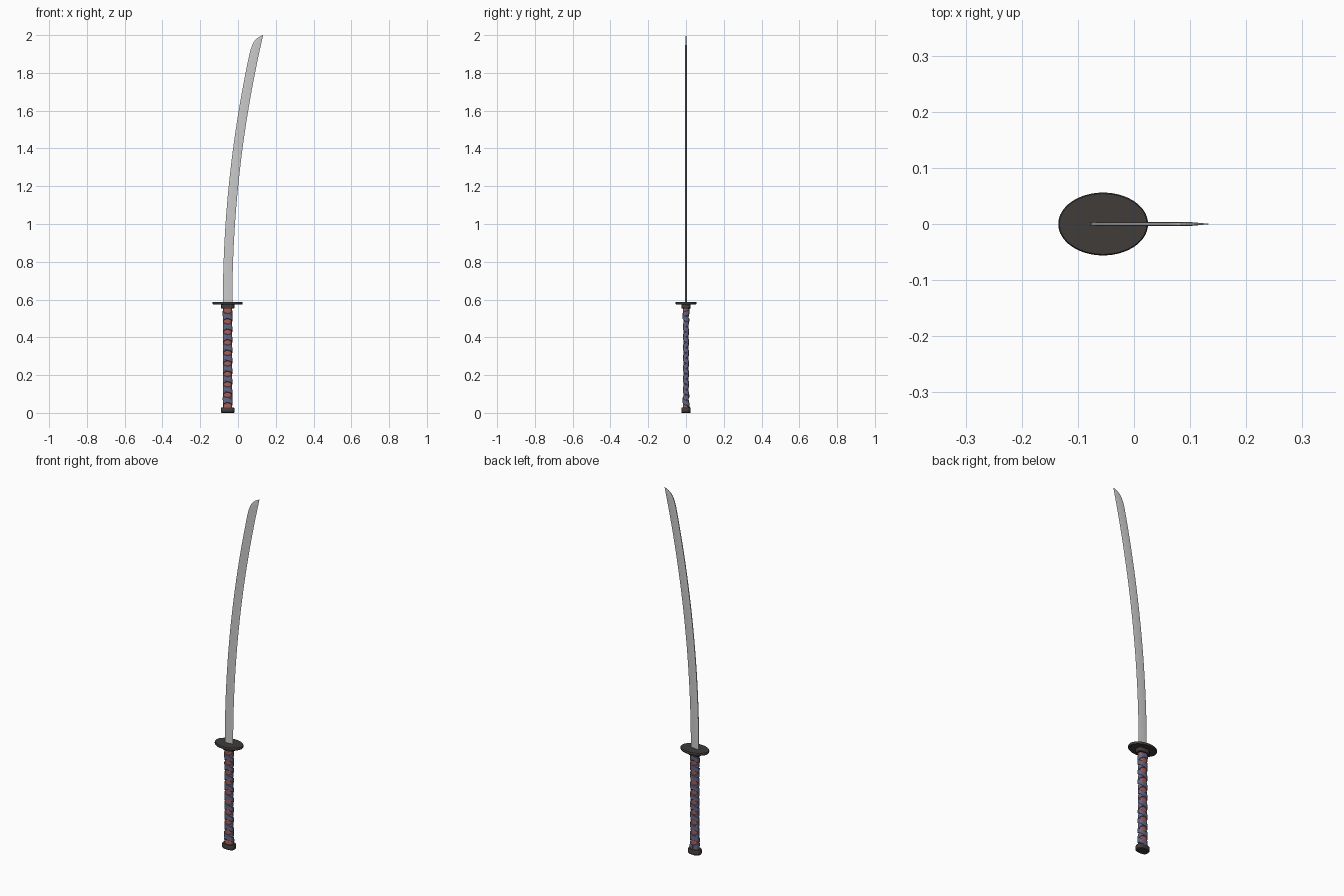
import bpy, bmesh
from math import sin, cos, pi, copysign

if "Cube" in bpy.data.objects:
    bpy.data.objects.remove(bpy.data.objects["Cube"])

CX = -0.055


def material(name, color):
    m = bpy.data.materials.new(name)
    m.diffuse_color = (*color, 1)
    m.use_nodes = True
    m.node_tree.nodes["Principled BSDF"].inputs["Base Color"].default_value = m.diffuse_color
    return m


DARK = material("dark_iron", (0.05, 0.045, 0.042))
RED = material("red_core", (0.38, 0.11, 0.09))
BLUE = material("blue_wrap", (0.13, 0.13, 0.23))


def make(name, rings, mat=None, closed=True, caps=True, smooth=True):
    """Skin a list of equal-length point rings."""
    bm = bmesh.new()
    loops = [[bm.verts.new(p) for p in r] for r in rings]
    n = len(loops[0])
    for a, b in zip(loops, loops[1:]):
        for i in range(n if closed else n - 1):
            j = (i + 1) % n
            bm.faces.new((a[i], a[j], b[j], b[i]))
    if caps:
        bm.faces.new(loops[0])
        bm.faces.new(loops[-1])
    bmesh.ops.recalc_face_normals(bm, faces=bm.faces)
    me = bpy.data.meshes.new(name)
    bm.to_mesh(me)
    bm.free()
    ob = bpy.data.objects.new(name, me)
    bpy.context.collection.objects.link(ob)
    if mat:
        me.materials.append(mat)
    if smooth:
        bpy.context.view_layer.objects.active = ob
        ob.select_set(True)
        bpy.ops.object.shade_smooth_by_angle()
        ob.select_set(False)
    return ob


def point(a, z, rx, ry, e=1.0):
    """Point on an ellipse (e=1) or a boxier superellipse (e<1)."""
    c, s = cos(a), sin(a)
    return (CX + rx * copysign(abs(c) ** e, c), ry * copysign(abs(s) ** e, s), z)


def lathe(name, profile, mat, e=1.0, n=48):
    return make(name, [[point(2 * pi * i / n, z, rx, ry, e) for i in range(n)]
                       for z, rx, ry in profile], mat)


# Guard, collar and pommel
lathe("guard", [(0.575, 0.078, 0.054), (0.578, 0.08, 0.056),
                (0.585, 0.08, 0.056), (0.588, 0.078, 0.054)], DARK, n=64)
lathe("collar", [(0.553, 0.034, 0.023), (0.556, 0.036, 0.025), (0.576, 0.036, 0.025)], DARK, 0.75)
lathe("pommel", [(0, 0.033, 0.022), (0.004, 0.036, 0.025),
                 (0.024, 0.036, 0.025), (0.028, 0.034, 0.023)], DARK, 0.75)


# Grip core, slightly waisted
def grip_radii(z):
    u = abs(z - 0.29) / 0.27
    return 0.0215 + 0.002 * u ** 4, 0.0125 + 0.0045 * u ** 4


lathe("grip_core", [(z, *grip_radii(z)) for z in [0.025 + 0.53 * k / 20 for k in range(21)]],
      RED, 0.7)

# Two crossed ribbons wound round the grip
TURNS, Z0, Z1, W, STEPS = 9, 0.04, 0.54, 0.032, 32
for name, d, lift in (("wrap_left", 1, 0.0025), ("wrap_right", -1, 0.0035)):
    rings = []
    for k in range(TURNS * STEPS + 1):
        z = Z0 + (Z1 - Z0) * k / (TURNS * STEPS)
        a = pi / 2 + d * 2 * pi * k / STEPS
        ring = []
        for off, dz in ((-0.002, -W / 2), (lift, -W / 2 + 0.004),
                        (lift, W / 2 - 0.004), (-0.002, W / 2)):
            zz = min(max(z + dz, 0.027), 0.554)
            rx, ry = grip_radii(zz)
            ring.append(point(a, zz, rx + off, ry + off, 0.7))
        rings.append(ring)
    make(name, rings, BLUE)


# Curved blade: thick spine, ridge line, sharp edge and curved point
def edge(z):
    return -0.03 + 0.163 * ((z - 0.585) / 1.415) ** 2


levels = [(0.58 + 1.32 * k / 28, 0.05) for k in range(29)]
levels += [(1.925, 0.049), (1.945, 0.046), (1.962, 0.042), (1.977, 0.034),
           (1.988, 0.023), (1.995, 0.012), (2.0, 0.001)]
blade = []
for z, w in levels:
    x, t = edge(z), 0.004 * min(1, w / 0.05 + 0.1)
    blade.append([(x - w, -0.6 * t, z), (x - 0.7 * w, -t, z), (x, 0, z),
                  (x - 0.7 * w, t, z), (x - w, 0.6 * t, z)])
make("blade", blade)
